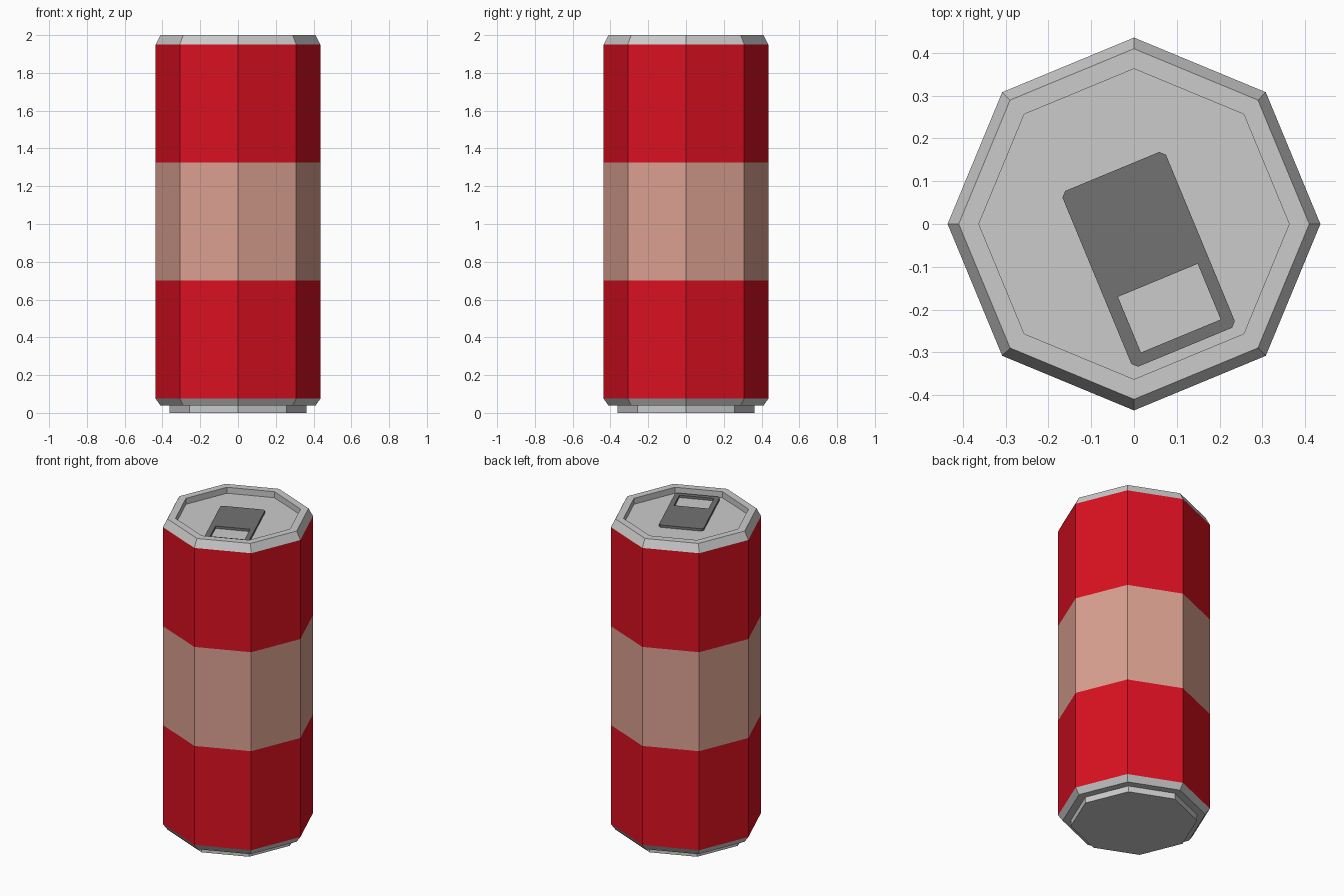
import bpy, bmesh
from math import cos, sin, pi, radians
from mathutils import Matrix

if "Cube" in bpy.data.objects:
    bpy.data.objects.remove(bpy.data.objects["Cube"])

SIDES = 8
R = 0.436          # body radius, corners on the axes
R_CAP = 0.41       # chamfered edge of the caps
R_INNER = 0.363    # lid recess and foot


def material(name, rgb):
    m = bpy.data.materials.new(name)
    m.diffuse_color = (*rgb, 1)
    m.use_nodes = True
    m.node_tree.nodes["Principled BSDF"].inputs["Base Color"].default_value = m.diffuse_color
    return m


def add_object(name, bm, mat=None):
    bmesh.ops.recalc_face_normals(bm, faces=bm.faces)
    me = bpy.data.meshes.new(name)
    bm.to_mesh(me)
    bm.free()
    ob = bpy.data.objects.new(name, me)
    bpy.context.collection.objects.link(ob)
    if mat:
        me.materials.append(mat)
    return ob


def lathe(name, profile, mat=None, cap_first=False, cap_last=False):
    """Eight-sided turned shell from (radius, z) points."""
    bm = bmesh.new()
    rings = [[bm.verts.new((r * cos(2 * pi * i / SIDES), r * sin(2 * pi * i / SIDES), z))
              for i in range(SIDES)] for r, z in profile]
    for a, b in zip(rings, rings[1:]):
        for i in range(SIDES):
            j = (i + 1) % SIDES
            bm.faces.new((a[i], a[j], b[j], b[i]))
    if cap_first:
        bm.faces.new(rings[0][::-1])
    if cap_last:
        bm.faces.new(rings[-1])
    ob = add_object(name, bm, mat)
    # open shells: make sure the sides face away from the axis
    if not (cap_first or cap_last):
        f = ob.data.polygons[0]
        if f.normal.x * f.center.x + f.normal.y * f.center.y < 0:
            ob.data.flip_normals()
    return ob


red = material("red_paint", (0.70, 0.005, 0.014))
pale = material("pale_paint", (0.70, 0.35, 0.28))
dark = material("dark_metal", (0.17, 0.17, 0.17))

# Painted body in three bands
lathe("lower_body", [(R, 0.075), (R, 0.70)], red)
lathe("label_band", [(R, 0.70), (R, 1.325)], pale)
lathe("upper_body", [(R, 1.325), (R, 1.95)], red)

# Metal base with a stepped foot
base = lathe("base", [(R_INNER, 0), (R_INNER, 0.038), (R_CAP, 0.038), (R, 0.075)],
             cap_first=True)

# Metal lid with chamfered rim and recessed panel
lid = lathe("lid", [(R, 1.95), (R_CAP, 2.0), (R_INNER, 2.0), (R_INNER, 1.962)],
            cap_last=True)

# Open shells: caps must point down and up
for ob, sign in ((base, -1), (lid, 1)):
    if ob.data.polygons[-1].normal.z * sign < 0:
        ob.data.flip_normals()


# Pull tab: clipped-corner plate with a rectangular finger hole
def outline(bm, u, v0, v1, c, z):
    pts = [(-u + c, v0), (u - c, v0), (u, v0 + c), (u, v1 - c),
           (u - c, v1), (-u + c, v1), (-u, v1 - c), (-u, v0 + c)]
    return [bm.verts.new((x, y, z)) for x, y in pts]


bm = bmesh.new()
outer = outline(bm, 0.131, -0.312, 0.133, 0.012, 1.962)
inner = [bm.verts.new((x, y, 1.962)) for x, y in
         ((-0.1, -0.284), (0.102, -0.284), (0.102, -0.143), (-0.1, -0.143))]
# four flat pieces around the hole
faces = [(outer[0], outer[1], outer[2], inner[1], inner[0], outer[7]),
         (outer[2], outer[3], inner[2], inner[1]),
         (outer[3], outer[4], outer[5], outer[6], inner[3], inner[2]),
         (outer[6], outer[7], inner[0], inner[3])]
plate = [bm.faces.new(f) for f in faces]
ext = bmesh.ops.extrude_face_region(bm, geom=plate, use_keep_orig=True)
top = [g for g in ext["geom"] if isinstance(g, bmesh.types.BMVert)]
bmesh.ops.translate(bm, verts=top, vec=(0, 0, 0.015))
bmesh.ops.rotate(bm, verts=bm.verts, matrix=Matrix.Rotation(radians(22.5), 3, 'Z'))
add_object("pull_tab", bm, dark)
